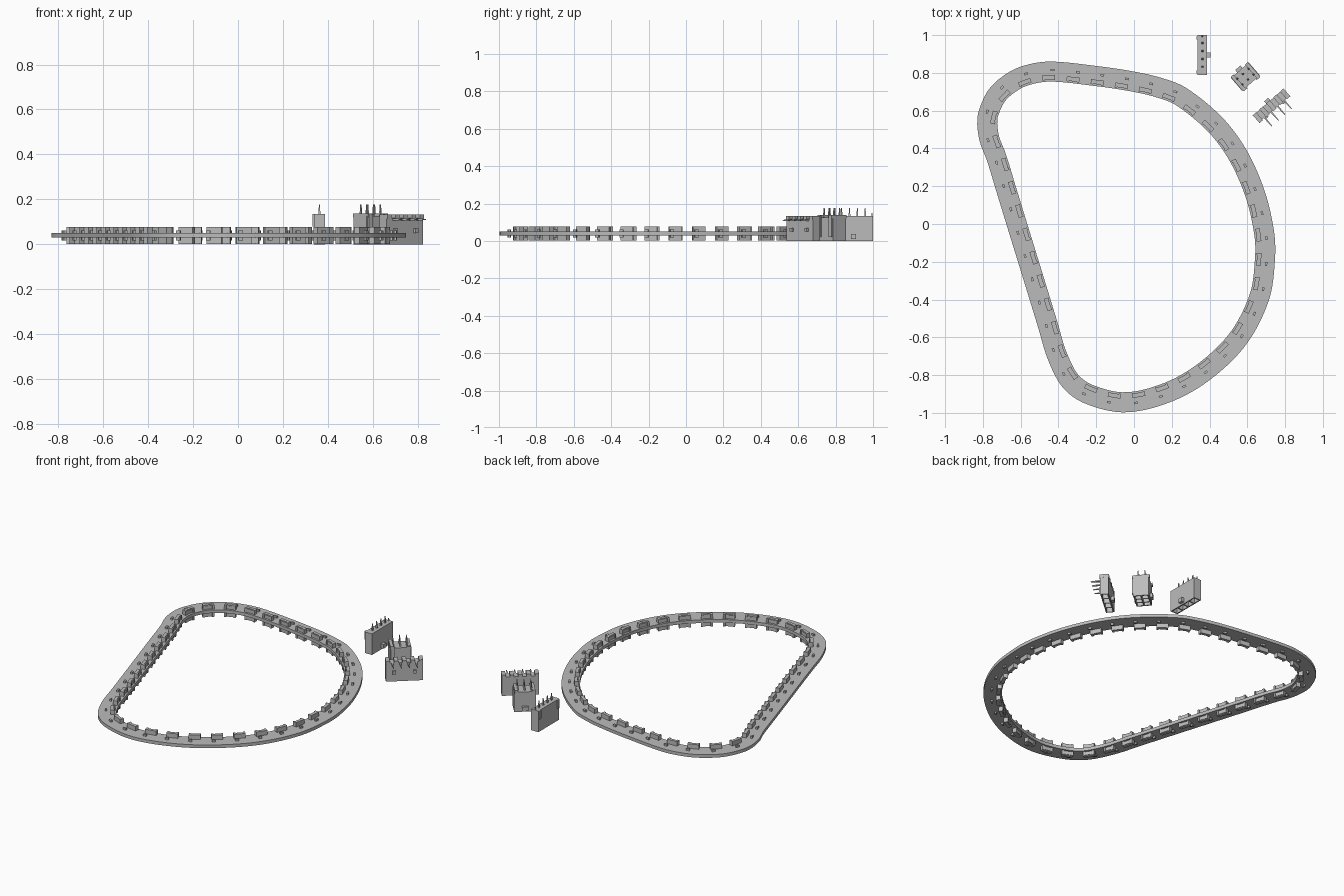
import bpy, bmesh, math
from mathutils import Matrix, Vector

if "Cube" in bpy.data.objects:
    bpy.data.objects.remove(bpy.data.objects["Cube"])

grey = bpy.data.materials.new("neutral grey")
grey.diffuse_color = (0.5, 0.5, 0.5, 1)
grey.use_nodes = True
grey.node_tree.nodes["Principled BSDF"].inputs["Base Color"].default_value = grey.diffuse_color


def finish(name, bm, smooth=False):
    bmesh.ops.recalc_face_normals(bm, faces=bm.faces)
    me = bpy.data.meshes.new(name)
    bm.to_mesh(me)
    bm.free()
    me.materials.append(grey)
    ob = bpy.data.objects.new(name, me)
    bpy.context.collection.objects.link(ob)
    if smooth:
        bpy.context.view_layer.objects.active = ob
        ob.select_set(True)
        bpy.ops.object.shade_smooth_by_angle(angle=math.radians(30))
        ob.select_set(False)
    return ob


def box(bm, frame, lo, hi):
    lo, hi = Vector(lo), Vector(hi)
    m = frame @ Matrix.Translation((lo + hi) / 2) @ Matrix.Diagonal((*(hi - lo), 1))
    bmesh.ops.create_cube(bm, size=1, matrix=m)


def pin(bm, frame, lo, hi, axis):
    """Square pin with a tapered tip at the hi end of the axis (sign from tip)."""
    box(bm, frame, lo, hi)
    bm.verts.ensure_lookup_table()
    vs = bm.verts[-8:]
    inv = frame.inverted()
    mid = [(a + b) / 2 for a, b in zip(lo, hi)]
    tip = hi[axis] if axis == 2 else lo[axis]
    for v in vs:
        p = inv @ v.co
        if abs(p[axis] - tip) < 1e-4:
            for k in range(3):
                if k != axis:
                    p[k] = mid[k] + (p[k] - mid[k]) * 0.4
            v.co = frame @ p


# ---- board outline ----
OUTLINE = [(-.83, .53), (-.82, .606), (-.763, .72), (-.657, .807), (-.55, .847), (-.435, .86),
           (-.21, .838), (0, .807), (.15, .772), (.277, .72), (.467, .564), (.594, .394),
           (.69, .18), (.74, -.03), (.747, -.177), (.715, -.40), (.594, -.638), (.398, -.828),
           (.187, -.945), (-.05, -.997), (-.26, -.95), (-.377, -.866), (-.456, -.717),
           (-.507, -.55), (-.565, -.36), (-.676, 0), (-.728, .17), (-.78, .34), (-.815, .43)]


def spline(pts, steps=12):
    out, n = [], len(pts)
    for i in range(n):
        a, b, c, d = (Vector(pts[(i + k) % n]) for k in (-1, 0, 1, 2))
        m1 = (c - a) * (c - b).length / ((c - b).length + (b - a).length)
        m2 = (d - b) * (c - b).length / ((d - c).length + (c - b).length)
        for s in range(steps):
            t = s / steps
            out.append(b * (2*t**3 - 3*t**2 + 1) + m1 * (t**3 - 2*t**2 + t)
                       + c * (3*t**2 - 2*t**3) + m2 * (t**3 - t**2))
    return out


def resample(pts, count, start=0.0):
    n = len(pts)
    lens = [(pts[(i + 1) % n] - pts[i]).length for i in range(n)]
    step, out, i, acc = sum(lens) / count, [], 0, 0.0
    for k in range(count):
        target = (k + start) * step
        while i < n - 1 and acc + lens[i] < target:
            acc += lens[i]
            i += 1
        out.append(pts[i].lerp(pts[(i + 1) % n], (target - acc) / lens[i]))
    return out


def normals(pts):
    out, n = [], len(pts)
    for i in range(n):
        t = (pts[(i + 1) % n] - pts[i - 1]).normalized()
        out.append(Vector((-t.y, t.x)))
    return out


outer = resample(spline(OUTLINE), 180)
norm = normals(outer)
Z0, Z1, WIDTH = 0.03, 0.05, 0.106

# ---- ring board ----
bm = bmesh.new()
rings = []
for d, z in ((0, Z0), (0, Z1), (WIDTH, Z1), (WIDTH, Z0)):
    rings.append([bm.verts.new((*(p - n * d), z)) for p, n in zip(outer, norm)])
for r in range(4):
    A, B = rings[r], rings[(r + 1) % 4]
    for i in range(len(outer)):
        j = (i + 1) % len(outer)
        bm.faces.new((A[i], A[j], B[j], B[i]))
finish("ring_board", bm, True)

# ---- lamps and small chips on both sides of the board ----
lamps, chips = bmesh.new(), bmesh.new()
COUNT = 38
track = [p - n * 0.086 for p, n in zip(outer, norm)]
fine = resample(track, COUNT * 8, 2.0)
fine_n = normals(fine)
MID = (Z0 + Z1) / 2
for k in range(COUNT):
    p, n = fine[k * 8], fine_n[k * 8]
    turn = Matrix.Rotation(math.atan2(n.y, n.x) - math.pi / 2, 4, 'Z')
    for side in (1, -1):
        f = Matrix.Translation((p.x, p.y, MID)) @ turn @ Matrix.Diagonal((1, 1, side, 1))
        box(lamps, f, (-.034, -.006, .01), (.034, .013, .038))       # housing
        for s in (-1, 1):                                            # housing ears
            x = sorted((s * .022, s * .034))
            box(lamps, f, (x[0], -.013, .01), (x[1], -.006, .038))
        box(lamps, f, (-.022, -.010, .012), (.022, -.006, .034))     # lens
        box(chips, f, (.012, .035, .01), (.032, .047, .022))
finish("lamps", lamps)
finish("chips", chips)


# ---- connectors: local x runs along the pin row, local y points to the latch ----
def shell(bm, f, L, D, cols, rows, top):
    w, cav = .007, .09
    box(bm, f, (-L/2, -D/2, cav), (L/2, D/2, top))
    for i in range(cols + 1):
        x = -L/2 + (L - w) * i / cols
        box(bm, f, (x, -D/2, 0), (x + w, D/2, cav))
    for j in range(rows + 1):
        y = -D/2 + (D - w) * j / rows
        box(bm, f, (-L/2, y, 0), (L/2, y + w, cav))


def place(x, y, deg):
    return Matrix.Translation((x, y, 0)) @ Matrix.Rotation(math.radians(deg), 4, 'Z')


# single row upright connector
bm = bmesh.new()
f = place(.362, .895, -90)
shell(bm, f, .21, .05, 4, 1, .134)
box(bm, f, (-.014, .025, .010), (.014, .043, .036))
for s in (-1, 1):
    box(bm, f, (s * .09 - .008, -.031, .08), (s * .09 + .008, -.025, .134))
for i in range(4):
    x = (i - 1.5) * .042
    pin(bm, f, (x - .005, -.005, .13), (x + .005, .005, .177), 2)
pin(bm, f, (-.103, -.004, .13), (-.095, .004, .15), 2)
finish("single_row_connector", bm)

# double row upright connector
bm = bmesh.new()
f = place(.59, .78, 41)
shell(bm, f, .125, .09, 3, 2, .125)
box(bm, f, (-.018, .045, .010), (.018, .062, .036))
for s in (-1, 1):
    box(bm, f, (s * .045 - .012, -.053, .02), (s * .045 + .012, -.045, .135))
    box(bm, f, (s * .05 - .010, -.05, .12), (s * .05 + .010, .05, .138))
    for i in range(3):
        x, y = (i - 1) * .04, s * .02
        pin(bm, f, (x - .005, y - .005, .12), (x + .005, y + .005, .177), 2)
finish("double_row_connector", bm)

# angled connector with pins leaving sideways
bm = bmesh.new()
f = place(.727, .627, 41)
shell(bm, f, .215, .048, 4, 1, .118)
box(bm, f, (-.014, .024, .010), (.014, .042, .036))
for i in range(5):
    x = (i - 2) * .048
    box(bm, f, (x - .012, -.029, .112), (x + .012, .026, .132))
for s in (-1, 1):                                                   # board pegs
    box(bm, f, (s * .06 - .009, -.036, .05), (s * .06 + .009, -.024, .07))
for i in range(4):
    x = (i - 1.5) * .046
    pin(bm, f, (x - .005, -.085, .105), (x + .005, -.02, .116), 1)
finish("angled_connector", bm)
